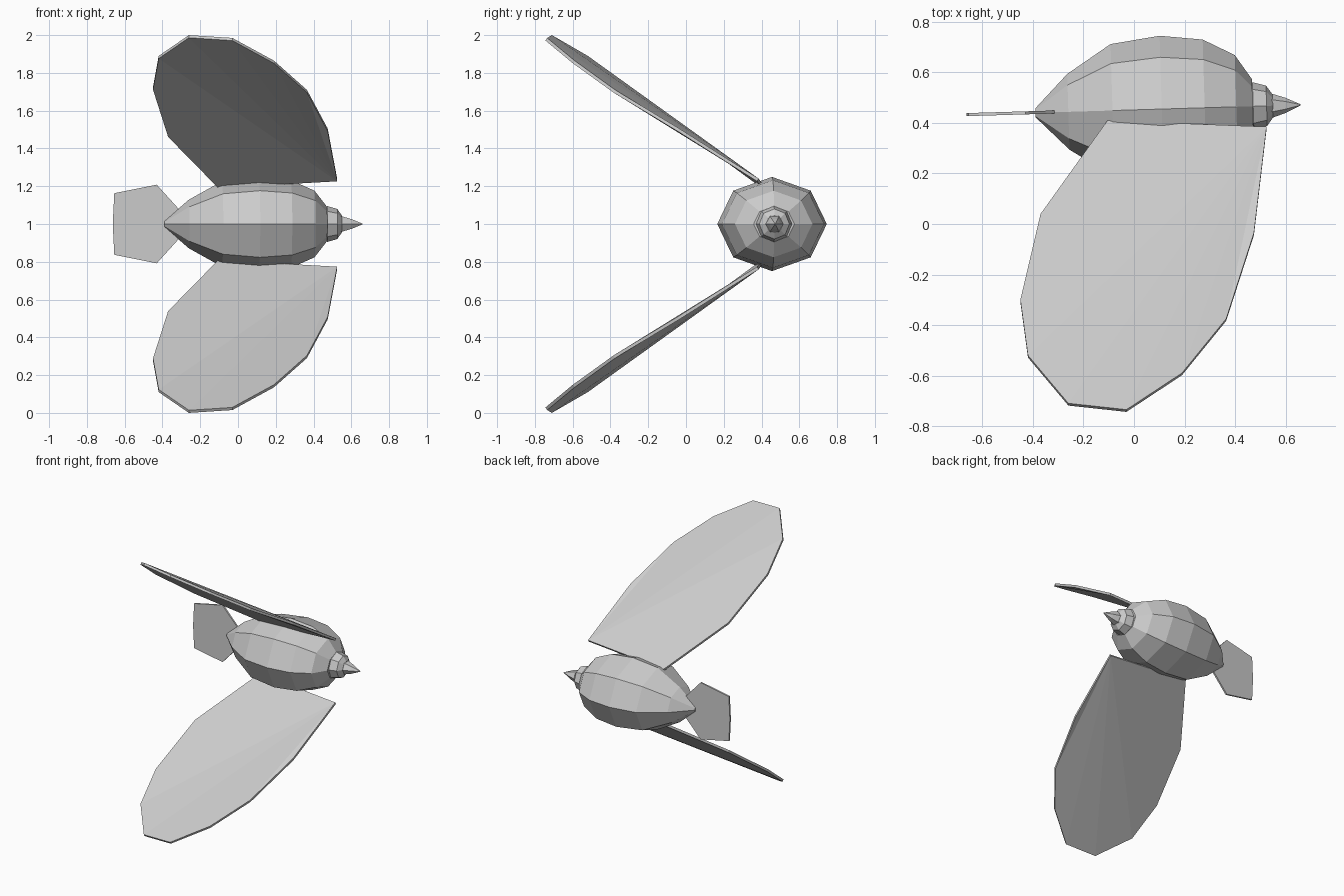
import bpy, bmesh
from math import cos, sin, pi
from mathutils import Vector

if "Cube" in bpy.data.objects:
    bpy.data.objects.remove(bpy.data.objects["Cube"])


def finish(bm, name):
    bmesh.ops.recalc_face_normals(bm, faces=bm.faces)
    me = bpy.data.meshes.new(name)
    bm.to_mesh(me)
    bm.free()
    ob = bpy.data.objects.new(name, me)
    bpy.context.collection.objects.link(ob)
    return ob


def axis_y(x):
    # the body axis is turned slightly away from the x direction
    return 0.455 + 0.03 * (x - 0.1)


def lathe(name, profile, sides, flat=1.0):
    """Faceted solid around the body axis; profile holds (x, radius)."""
    bm = bmesh.new()
    rings = []
    for x, r in profile:
        ring = []
        for i in range(sides):
            a = 2 * pi * i / sides
            dy = r * cos(a)
            ring.append(bm.verts.new((x - 0.03 * dy, axis_y(x) + dy, 1 + flat * r * sin(a))))
        rings.append(ring)
    for a, b in zip(rings, rings[1:]):
        for i in range(sides):
            j = (i + 1) % sides
            bm.faces.new((a[i], a[j], b[j], b[i]))
    bm.faces.new(rings[0])
    bm.faces.new(rings[-1])
    return finish(bm, name)


def plate(name, points, offset, hub):
    """Thin plate whose two sides are fanned from the hub point."""
    bm = bmesh.new()
    n = len(points)
    top = [bm.verts.new(p) for p in points]
    low = [bm.verts.new(Vector(p) + Vector(offset)) for p in points]
    for k in range(1, n - 1):
        i, j = (hub + k) % n, (hub + k + 1) % n
        bm.faces.new((top[hub], top[i], top[j]))
        bm.faces.new((low[hub], low[j], low[i]))
    for i in range(n):
        j = (i + 1) % n
        bm.faces.new((top[i], low[i], low[j], top[j]))
    return finish(bm, name)


# Body, head and beak
lathe("body", [(-0.39, 0.018), (-0.26, 0.15), (-0.085, 0.263), (0.11, 0.29),
               (0.28, 0.27), (0.405, 0.205), (0.47, 0.108)], 8, 0.86)
lathe("head", [(0.44, 0.075), (0.472, 0.095), (0.525, 0.08), (0.55, 0.045)], 8)
lathe("beak", [(0.54, 0.05), (0.60, 0.03), (0.66, 0.002)], 6)

# Wings, mirrored about the height of the body axis
outline = [(-0.105, 0.41, 1.205), (0.525, 0.385, 1.24), (0.475, -0.035, 1.505),
           (0.365, -0.375, 1.71), (0.19, -0.59, 1.865), (-0.03, -0.735, 1.985),
           (-0.26, -0.71, 2.0), (-0.42, -0.52, 1.89), (-0.45, -0.30, 1.725),
           (-0.37, 0.04, 1.475)]
for name, s in (("upper_wing", 1), ("lower_wing", -1)):
    pts = [(x, y, 1 + s * (z - 1)) for x, y, z in outline]
    plate(name, pts, (0, -0.009, -0.014 * s), 1)

# Tail fan
half = [(-0.305, 0.07), (-0.43, 0.208), (-0.655, 0.163)]
fan = half + [(-0.663, 0)] + [(x, -z) for x, z in reversed(half)]
plate("tail", [(x, axis_y(x) + 0.007, 1 + z) for x, z in fan], (0, -0.012, 0), 3)
